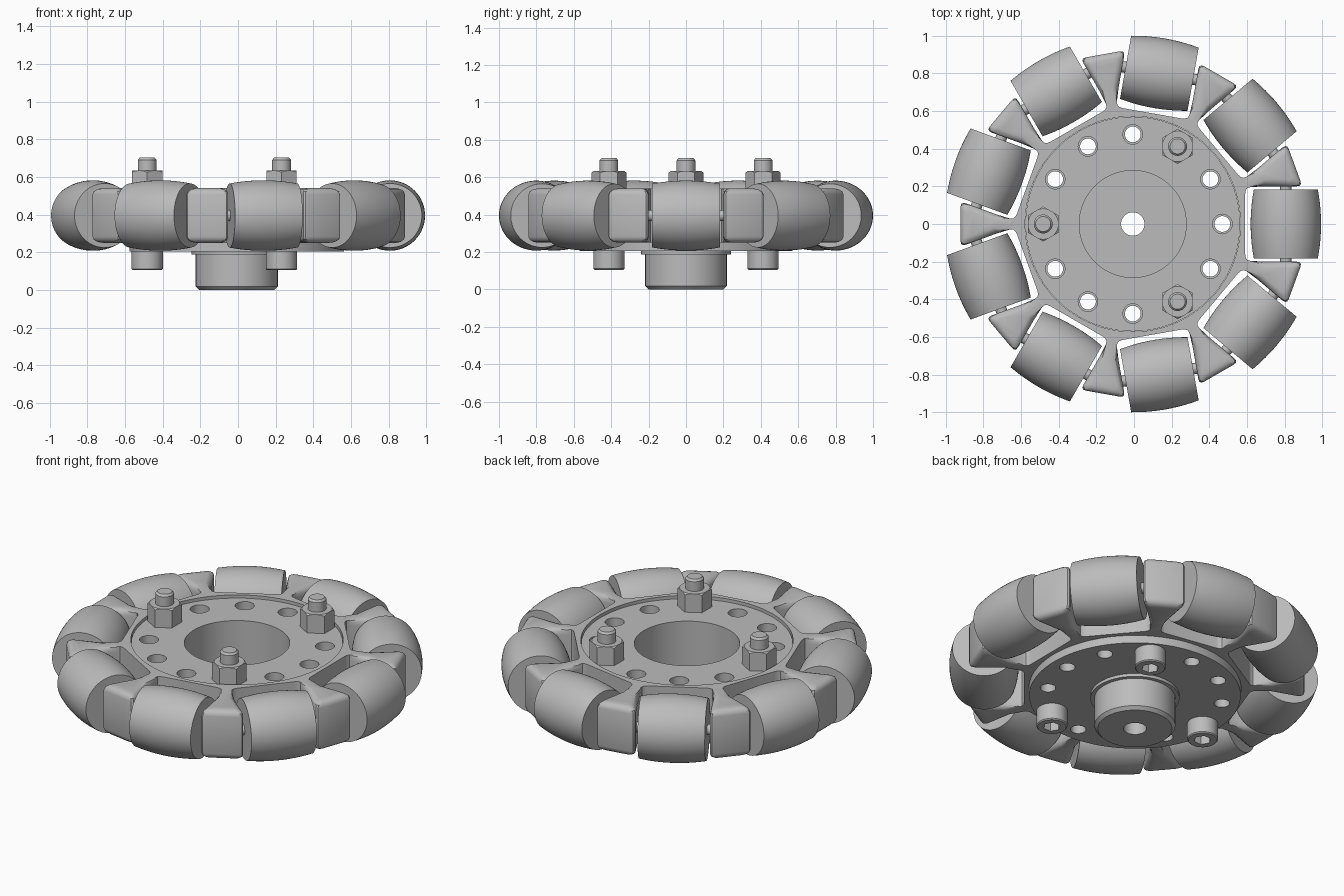
import bpy, bmesh
from math import pi, sin, cos, radians, sqrt
from mathutils import Matrix, Vector

if "Cube" in bpy.data.objects:
    bpy.data.objects.remove(bpy.data.objects["Cube"])

CENTRE = Vector((-0.0065, 0, 0))
ROLLERS = 9
MID_Z = 0.395          # height of the roller axles
AXLE_R = 0.813         # distance of the axles from the wheel centre
BOLT_R = 0.476

grey = bpy.data.materials.new("machined grey")
grey.use_nodes = True
grey.diffuse_color = (0.5, 0.5, 0.5, 1)
grey.node_tree.nodes["Principled BSDF"].inputs["Base Color"].default_value = (0.5, 0.5, 0.5, 1)


def finish(bm, name):
    bmesh.ops.remove_doubles(bm, verts=bm.verts, dist=1e-5)
    bmesh.ops.recalc_face_normals(bm, faces=bm.faces)
    mesh = bpy.data.meshes.new(name)
    bm.to_mesh(mesh)
    bm.free()
    mesh.materials.append(grey)
    obj = bpy.data.objects.new(name, mesh)
    obj.location = CENTRE
    bpy.context.collection.objects.link(obj)
    return obj


def activate(obj):
    bpy.ops.object.select_all(action='DESELECT')
    obj.select_set(True)
    bpy.context.view_layer.objects.active = obj


def smooth(obj):
    activate(obj)
    bpy.ops.object.shade_smooth_by_angle(angle=radians(30))


def lathe(bm, profile, steps, matrix=None):
    """Revolve a closed (radius, height) profile round z."""
    part = bmesh.new()
    verts = [part.verts.new((r, 0, z)) for r, z in profile]
    edges = [part.edges.new((verts[i - 1], verts[i])) for i in range(len(verts))
             if profile[i][0] + profile[i - 1][0] > 0]
    bmesh.ops.spin(part, geom=verts + edges, cent=(0, 0, 0), axis=(0, 0, 1),
                   angle=2 * pi, steps=steps, use_merge=False)
    bmesh.ops.remove_doubles(part, verts=part.verts, dist=1e-5)
    if matrix:
        part.transform(matrix)
    tmp = bpy.data.meshes.new("tmp")
    part.to_mesh(tmp)
    part.free()
    bm.from_mesh(tmp)
    bpy.data.meshes.remove(tmp)


def rod(radius, low, high):
    return [(0, low), (radius, low), (radius, high), (0, high)]


def polar(radius, angle, z=0):
    return Matrix.Translation((radius * cos(angle), radius * sin(angle), z))


def cut(obj, cutter):
    mod = obj.modifiers.new("cut", 'BOOLEAN')
    mod.operation = 'DIFFERENCE'
    mod.solver = 'EXACT'
    mod.object = cutter
    activate(obj)
    bpy.ops.object.modifier_apply(modifier=mod.name)
    bpy.data.objects.remove(cutter)


# Spoked frame: stacked outlines of the roller pockets, inset towards top and bottom
FRAME_LOW, FRAME_HIGH, ROUND = 0.25, 0.54, 0.033
STEP = pi / ROLLERS


def frame_outline(inset):
    """Pocket edge beside one roller up to the spoke tip, mirrored and repeated."""
    side, tip_r, c = 0.2 + inset, 0.915 - inset, 0.03
    corner = Vector(((tip_r - side * sin(STEP)) / cos(STEP), side))
    a = corner - Vector((c, 0))
    b = corner + c * Vector((-sin(STEP), cos(STEP)))
    half = [(0.597, 0.16), (0.6, 0.178), (0.608, 0.19), (0.625, 0.196), (0.7, side)]
    half += [a * (1 - s) ** 2 + corner * 2 * s * (1 - s) + b * s * s for s in (0, 0.33, 0.67, 1)]
    pocket = [(x, -t) for x, t in reversed(half)] + [(x, t) for x, t in half]
    return [Matrix.Rotation(2 * STEP * k, 2) @ Vector(p) for k in range(ROLLERS) for p in pocket]


def ring(bm, points, z):
    verts = [bm.verts.new((x, y, z)) for x, y in points]
    return verts, [bm.edges.new((verts[i - 1], verts[i])) for i in range(len(verts))]


def wall(bm, lower, upper):
    for i in range(len(lower)):
        bm.faces.new((lower[i - 1], lower[i], upper[i], upper[i - 1]))


bm = bmesh.new()
arc = [(ROUND * (1 - sin(a)), ROUND * (1 - cos(a))) for a in (0, pi / 6, pi / 3, pi / 2)]
levels = [(d, FRAME_LOW + h) for d, h in arc] + [(d, FRAME_HIGH - h) for d, h in reversed(arc)]
outer = [ring(bm, frame_outline(d), z) for d, z in levels]
circle = [(0.572 * cos(i * pi / 48), 0.572 * sin(i * pi / 48)) for i in range(96)]
bore = [ring(bm, circle, z) for z in (FRAME_LOW, FRAME_HIGH)]
for loops in (outer, bore):
    for low, high in zip(loops, loops[1:]):
        wall(bm, low[0], high[0])
for rim, hole in ((outer[0], bore[0]), (outer[-1], bore[1])):
    bmesh.ops.triangle_fill(bm, edges=rim[1] + hole[1], use_beauty=True)
smooth(finish(bm, "spoked_frame"))

# Hub plate with deep centre pocket and boss underneath
bm = bmesh.new()
lathe(bm, [(0.062, 0), (0.2, 0), (0.218, 0.018), (0.218, 0.187), (0.24, 0.187), (0.24, 0.205),
           (0.57, 0.205), (0.57, 0.522), (0.284, 0.522), (0.284, 0.225), (0.062, 0.225)], 96)
hub = finish(bm, "hub_plate")
bm = bmesh.new()
for k in range(12):
    if k % 4 != 2:
        lathe(bm, [(0, 0.1), (0.042, 0.1), (0.042, 0.4), (0.052, 0.4), (0.052, 0.6), (0, 0.6)], 24,
              polar(BOLT_R, k * pi / 6))
cut(hub, finish(bm, "bolt_hole_cutter"))
smooth(hub)

# Barrel rollers whose outer line follows the unit wheel circle, with axle pins
HALF_LEN = 0.182
stations = [HALF_LEN * i / 6 for i in range(-6, 7)]
barrel = [(0, -HALF_LEN)] + [(sqrt(1 - s * s) - AXLE_R, s) for s in stations] + [(0, HALF_LEN)]
tip = Matrix.Rotation(pi / 2, 4, 'X')
for k in range(ROLLERS):
    place = Matrix.Rotation(2 * STEP * k, 4, 'Z') @ Matrix.Translation((AXLE_R, 0, MID_Z)) @ tip
    for name, profile, steps in (("roller", barrel, 64), ("axle_pin", rod(0.03, -0.215, 0.215), 20)):
        bm = bmesh.new()
        lathe(bm, profile, steps, place)
        smooth(finish(bm, f"{name}_{k + 1}"))

# Three socket screws with hex nuts
for k in range(3):
    spot = polar(BOLT_R, pi / 3 + k * 2 * pi / 3)
    bm = bmesh.new()
    lathe(bm, [(0, 0.105), (0.077, 0.105), (0.083, 0.111), (0.083, 0.206), (0.05, 0.206),
               (0.05, 0.69), (0.04, 0.702), (0, 0.702)], 40, spot)
    screw = finish(bm, f"screw_{k + 1}")
    bm = bmesh.new()
    lathe(bm, rod(0.047, 0.05, 0.165), 6, spot)
    cut(screw, finish(bm, "socket_cutter"))
    smooth(screw)

    bm = bmesh.new()
    lathe(bm, rod(0.093, 0.515, 0.633), 6, spot @ Matrix.Rotation(pi / 6, 4, 'Z'))
    nut = finish(bm, f"nut_{k + 1}")
    # Conical trim that rounds off the nut corners
    bm = bmesh.new()
    lathe(bm, [(0.08, 0.65), (0.08, 0.634), (0.097, 0.622), (0.12, 0.622), (0.12, 0.65)], 48, spot)
    cut(nut, finish(bm, "nut_chamfer_cutter"))
    smooth(nut)
